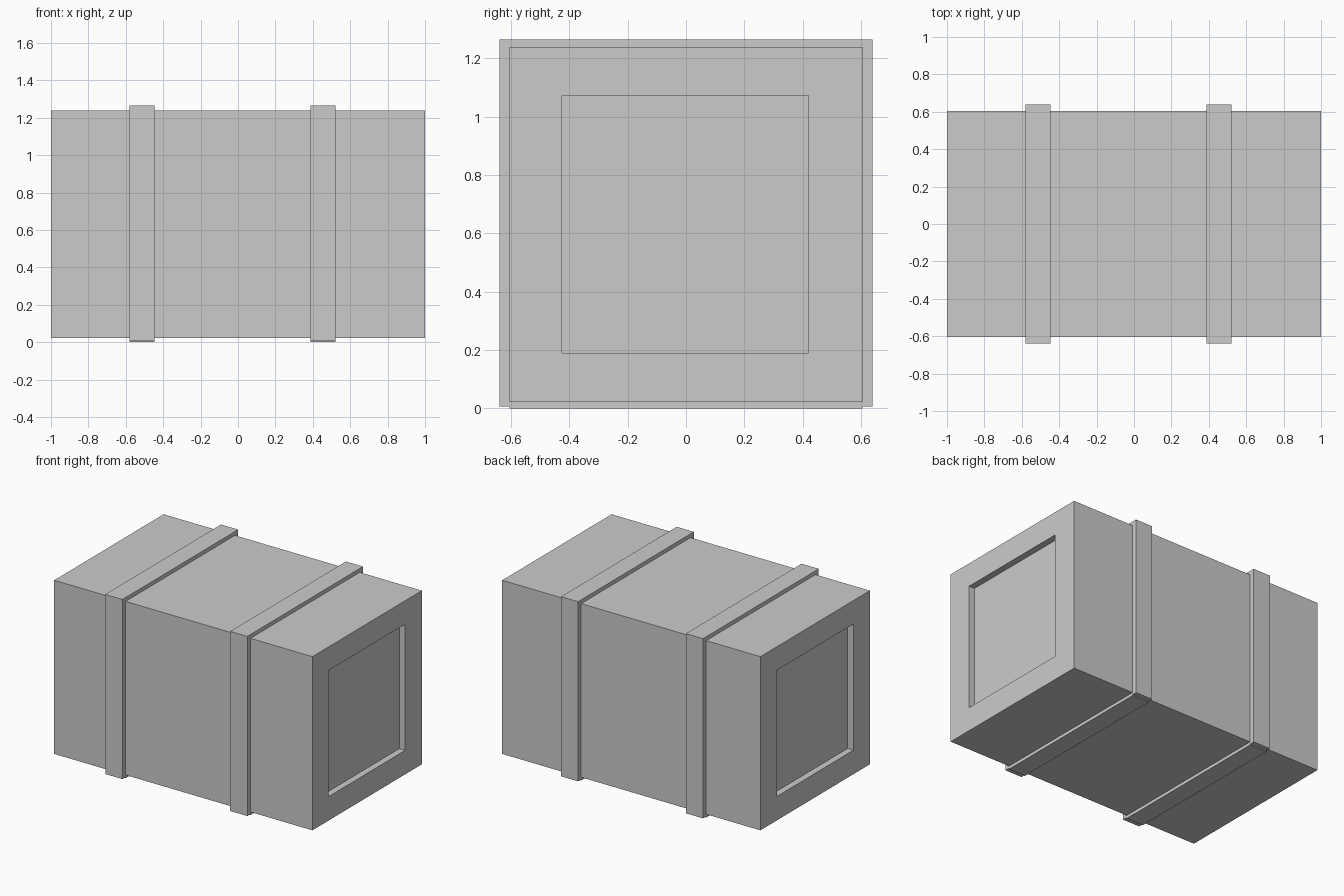
import bpy, bmesh
from mathutils import Vector

if "Cube" in bpy.data.objects:
    bpy.data.objects.remove(bpy.data.objects["Cube"])


def box_bmesh(lo, hi):
    bm = bmesh.new()
    bmesh.ops.create_cube(bm, size=1)
    lo, hi = Vector(lo), Vector(hi)
    for v in bm.verts:
        v.co = (lo + hi) / 2 + v.co * (hi - lo)
    return bm


def finish(bm, name):
    mesh = bpy.data.meshes.new(name)
    bm.to_mesh(mesh)
    bm.free()
    obj = bpy.data.objects.new(name, mesh)
    bpy.context.collection.objects.link(obj)
    return obj


# Crate body with a recessed panel in each end
Y, Z0, Z1 = 0.605, 0.022, 1.238
bm = box_bmesh((-1, -Y, Z0), (1, Y, Z1))
bm.normal_update()
ends = [f for f in bm.faces if abs(f.normal.x) > 0.9]
bmesh.ops.inset_individual(bm, faces=ends, thickness=0.18)
for f in ends:
    for v in f.verts:
        v.co.y = 0.42 if v.co.y > 0 else -0.425
        v.co.z = 1.073 if v.co.z > 0.6 else 0.19
    inward = f.normal * -0.045
    panel = bmesh.ops.extrude_discrete_faces(bm, faces=[f])["faces"][0]
    bmesh.ops.translate(bm, verts=panel.verts, vec=inward)
bmesh.ops.recalc_face_normals(bm, faces=bm.faces)
finish(bm, "crate_body")

# Two straps, each made of four bars wrapped around the body
OUT, TOP = 0.64, 1.265
for side, x0, x1 in (("left", -0.58, -0.447), ("right", 0.388, 0.52)):
    bars = {
        "front": ((x0, -OUT, 0.007), (x1, -Y, TOP)),
        "back": ((x0, Y, 0.007), (x1, OUT, TOP)),
        "top": ((x0, -Y, Z1), (x1, Y, TOP)),
        "bottom": ((x0, -Y, 0), (x1, Y, Z0)),
    }
    for part, (lo, hi) in bars.items():
        finish(box_bmesh(lo, hi), f"{side}_strap_{part}")
